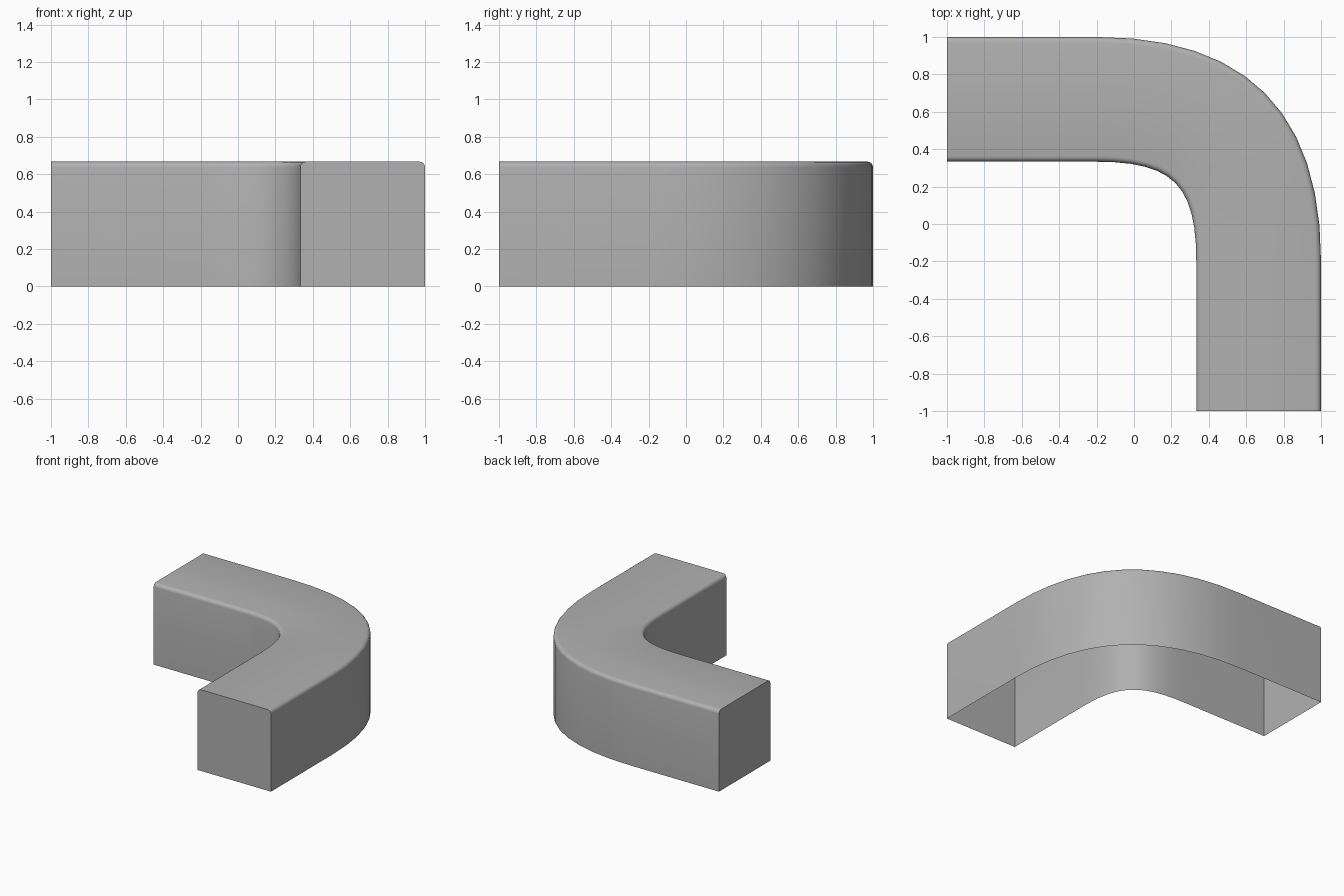
import bpy, bmesh, math
from mathutils import Vector
from mathutils.geometry import interpolate_bezier

if "Cube" in bpy.data.objects:
    bpy.data.objects.remove(bpy.data.objects["Cube"])

STEPS = 12       # segments round the bend
H = 0.667        # height
R = 0.03         # rounding of the two top edges


def bend(edge, handle):
    """Plan line: straight leg, smooth quarter bend, straight leg."""
    s = -0.2
    mid = interpolate_bezier(Vector((s, edge, 0)), Vector((s + handle, edge, 0)),
                             Vector((edge, s + handle, 0)), Vector((edge, s, 0)), STEPS + 1)
    return [Vector((-1, edge, 0))] + list(mid) + [Vector((edge, -1, 0))]


outer = bend(1.0, 0.8)
inner = bend(0.333, 0.41)

# Cross-section: (distance in from the wall, height), rounded at the top
half = [(0, 0)] + [(R - R * math.cos(a), H - R + R * math.sin(a))
                   for a in (i * math.pi / 8 for i in range(5))]

# Loft the section along the bend; the underside stays open
bm = bmesh.new()
rings = []
for o, i in zip(outer, inner):
    d = (i - o).normalized()
    up = Vector((0, 0, 1))
    pts = [o + d * u + up * z for u, z in half]
    pts += [i - d * u + up * z for u, z in reversed(half)]
    rings.append([bm.verts.new(p) for p in pts])
for a, b in zip(rings, rings[1:]):
    for k in range(len(a) - 1):
        bm.faces.new((a[k], b[k], b[k + 1], a[k + 1]))

# Flat end caps
bm.faces.new(rings[0])
bm.faces.new(rings[-1][::-1])
bmesh.ops.recalc_face_normals(bm, faces=bm.faces)
top = max(bm.faces, key=lambda f: f.calc_center_median().z)
if top.normal.z < 0:
    bmesh.ops.reverse_faces(bm, faces=bm.faces)

mesh = bpy.data.meshes.new("curved_corner_block")
bm.to_mesh(mesh)
bm.free()
block = bpy.data.objects.new("curved_corner_block", mesh)
bpy.context.collection.objects.link(block)

# Darker grey surface
grey = bpy.data.materials.new("dark_grey")
grey.diffuse_color = (0.44, 0.44, 0.44, 1)
grey.use_nodes = True
grey.node_tree.nodes["Principled BSDF"].inputs["Base Color"].default_value = grey.diffuse_color
mesh.materials.append(grey)

bpy.context.view_layer.objects.active = block
block.select_set(True)
bpy.ops.object.shade_smooth_by_angle(angle=math.radians(35))
